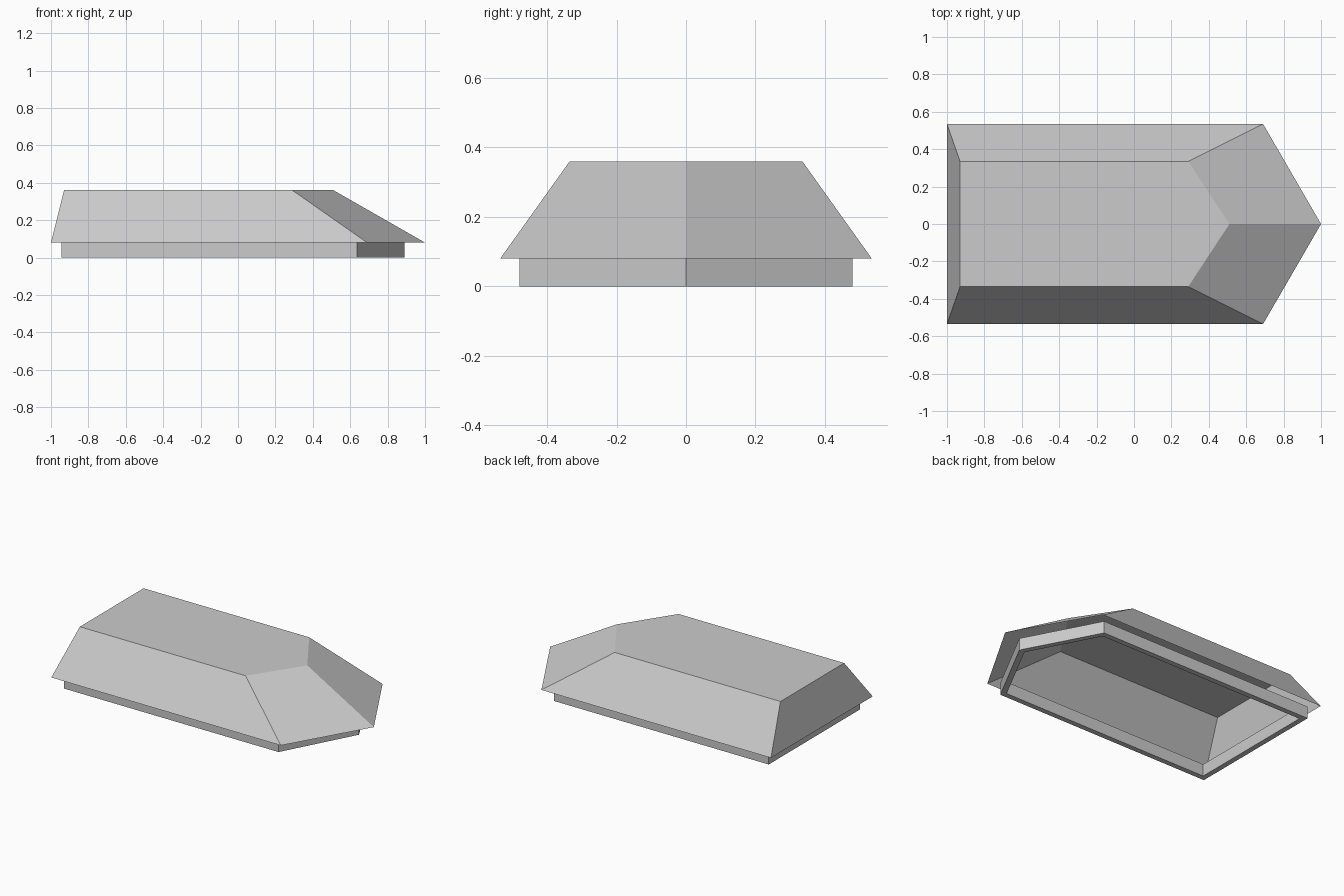
import bpy
import bmesh
from mathutils import Vector

cube = bpy.data.objects.get("Cube")
if cube:
    bpy.data.objects.remove(cube, do_unlink=True)

grey = bpy.data.materials.new("light_grey")
grey.use_nodes = True
colour = (0.6, 0.6, 0.6, 1)
grey.diffuse_color = colour
grey.node_tree.nodes["Principled BSDF"].inputs["Base Color"].default_value = colour


def outline(back, shoulder, tip, half, z):
    """Five-sided plan, pointed at +x, mirrored across y = 0."""
    return [Vector(p) for p in ((back, -half, z), (shoulder, -half, z), (tip, 0, z),
                                (shoulder, half, z), (back, half, z))]


def loft(name, loops, cap_last=False, closed=False):
    """Join successive loops with quads, optionally capped or closed into a ring."""
    bm = bmesh.new()
    rings = [[bm.verts.new(p) for p in loop] for loop in loops]
    if cap_last:
        bm.faces.new(rings[-1])
    if closed:
        rings.append(rings[0])
    for low, high in zip(rings, rings[1:]):
        for i in range(len(low)):
            j = (i + 1) % len(low)
            bm.faces.new((low[i], low[j], high[j], high[i]))
    mesh = bpy.data.meshes.new(name)
    bm.to_mesh(mesh)
    bm.free()
    mesh.materials.append(grey)
    obj = bpy.data.objects.new(name, mesh)
    bpy.context.collection.objects.link(obj)
    return obj


# Sloped thin shell, open underneath
loft("roof_shell", [outline(-1, 0.69, 1, 0.535, 0.08),
                    outline(-0.93, 0.29, 0.51, 0.335, 0.36)], cap_last=True)

# Upright rim standing inside the overhang
outer = (-0.945, 0.635, 0.89, 0.48)
inner = (-0.91, 0.615, 0.85, 0.445)
loft("base_rim", [outline(*outer, 0), outline(*outer, 0.08),
                  outline(*inner, 0.08), outline(*inner, 0)], closed=True)
